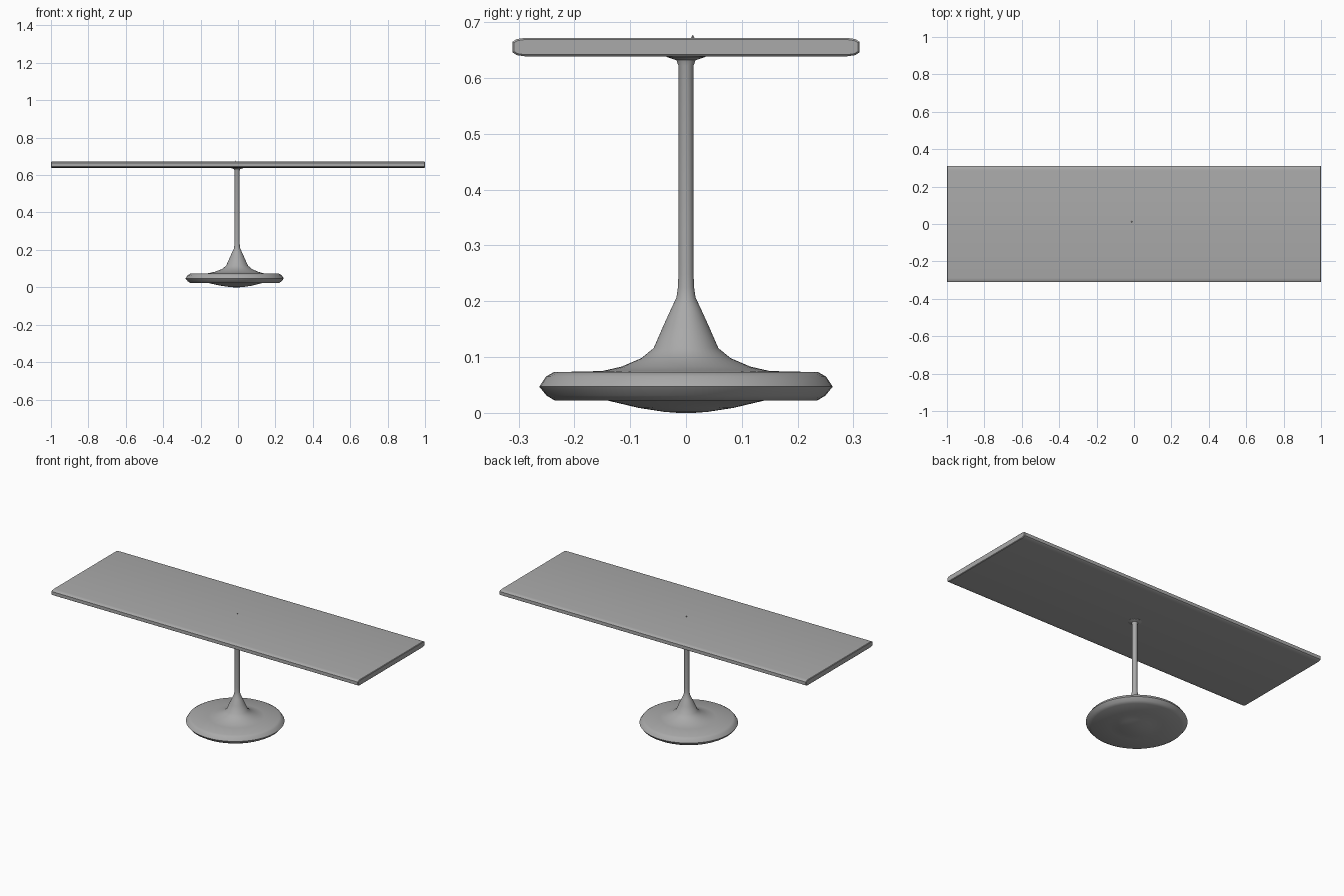
import bpy, bmesh, math

if "Cube" in bpy.data.objects:
    bpy.data.objects.remove(bpy.data.objects["Cube"])

grey = bpy.data.materials.new("plain grey")
grey.diffuse_color = (0.4, 0.4, 0.4, 1)
grey.use_nodes = True
grey.node_tree.nodes["Principled BSDF"].inputs["Base Color"].default_value = grey.diffuse_color


def finish(name, bm):
    bmesh.ops.recalc_face_normals(bm, faces=bm.faces)
    mesh = bpy.data.meshes.new(name)
    bm.to_mesh(mesh)
    bm.free()
    mesh.materials.append(grey)
    obj = bpy.data.objects.new(name, mesh)
    bpy.context.collection.objects.link(obj)
    bpy.ops.object.select_all(action='DESELECT')
    obj.select_set(True)
    bpy.context.view_layer.objects.active = obj
    bpy.ops.object.shade_smooth_by_angle(angle=math.radians(35))
    return obj


def lathe(name, profile, sides=48):
    # profile points: radius, height, x of the ring centre
    bm = bmesh.new()
    rings = []
    for r, z, cx in profile:
        rings.append([bm.verts.new((cx + r * math.cos(2 * math.pi * i / sides),
                                    r * math.sin(2 * math.pi * i / sides), z))
                      for i in range(sides)])
    for a, b in zip(rings, rings[1:]):
        for i in range(sides):
            j = (i + 1) % sides
            bm.faces.new((a[i], a[j], b[j], b[i]))
    bm.faces.new(rings[0])
    bm.faces.new(rings[-1])
    return finish(name, bm)


# Slightly off-centre round foot flowing up into the slim stem
D, S = -0.018, -0.005
lathe("pedestal", [
    (0.015, 0.0, -0.008), (0.04, 0.002, -0.008), (0.085, 0.009, -0.01), (0.14, 0.022, -0.014),
    (0.235, 0.022, D), (0.25, 0.031, D), (0.263, 0.047, D), (0.251, 0.065, D),
    (0.237, 0.073, D), (0.15, 0.075, -0.012), (0.115, 0.083, -0.008),
    (0.08, 0.098, S), (0.058, 0.116, S), (0.041, 0.155, S), (0.026, 0.188, S),
    (0.017, 0.207, S), (0.0145, 0.225, S), (0.0135, 0.25, S), (0.0135, 0.622, S),
    (0.017, 0.632, S), (0.035, 0.638, S), (0.037, 0.645, S)])

# Long thin top with rounded long edges
bm = bmesh.new()
prof = []
hy, z0, z1 = 0.311, 0.639, 0.672
for y, z in [(-hy + 0.022, z0), (-hy + 0.008, z0 + 0.002), (-hy, z0 + 0.007),
             (-hy, z1 - 0.007), (-hy + 0.008, z1 - 0.002), (-hy + 0.022, z1)]:
    prof.append((y, z))
prof += [(-y, z) for y, z in reversed(prof)]
ends = [[bm.verts.new((x, y, z)) for y, z in prof] for x in (-1, 1)]
n = len(prof)
for i in range(n):
    j = (i + 1) % n
    bm.faces.new((ends[0][i], ends[0][j], ends[1][j], ends[1][i]))
for e in ends:
    bm.faces.new(e)
bmesh.ops.recalc_face_normals(bm, faces=bm.faces)
rim = [e for e in bm.edges if all(abs(v.co.x) > 0.99 for v in e.verts)
       and e.verts[0].co.x * e.verts[1].co.x > 0]
bmesh.ops.bevel(bm, geom=rim, offset=0.003, segments=1, affect='EDGES')
finish("tabletop", bm)

# Tiny stem tip poking through the top
lathe("stem_tip", [(0.003, 0.665, -0.012), (0.003, 0.672, -0.012), (0.0006, 0.677, -0.012)], 8)
bpy.data.objects["stem_tip"].location.y = 0.012
